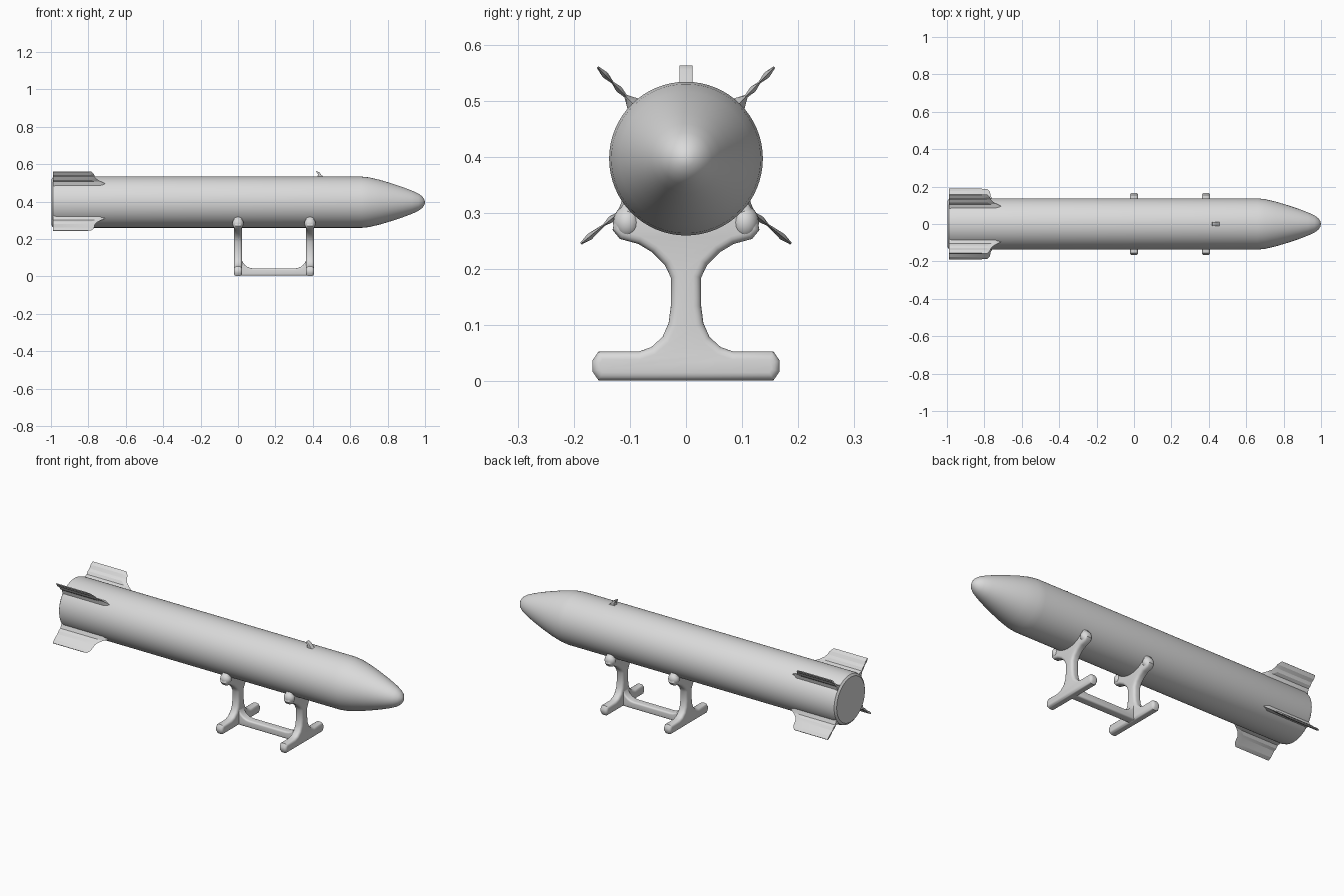
import bpy, bmesh, math
from mathutils import Vector, Matrix

if "Cube" in bpy.data.objects:
    bpy.data.objects.remove(bpy.data.objects["Cube"])

AXIS_Z = 0.397

grey = bpy.data.materials.new("light_grey")
grey.diffuse_color = (0.7, 0.7, 0.7, 1)
grey.use_nodes = True
grey.node_tree.nodes["Principled BSDF"].inputs["Base Color"].default_value = grey.diffuse_color


def finish(name, bm, bevel=0.0, angle=35):
    """Turn a bmesh into a shaded object, with rounded rims if asked."""
    bmesh.ops.recalc_face_normals(bm, faces=bm.faces)
    me = bpy.data.meshes.new(name)
    bm.to_mesh(me)
    bm.free()
    me.materials.append(grey)
    ob = bpy.data.objects.new(name, me)
    bpy.context.collection.objects.link(ob)
    bpy.ops.object.select_all(action='DESELECT')
    ob.select_set(True)
    bpy.context.view_layer.objects.active = ob
    if bevel:
        m = ob.modifiers.new("rounding", 'BEVEL')
        m.width, m.segments = bevel, 4
        m.limit_method, m.angle_limit = 'ANGLE', math.radians(60)
        bpy.ops.object.modifier_apply(modifier=m.name)
    bpy.ops.object.shade_smooth_by_angle(angle=math.radians(angle))
    return ob


def extrude(name, points, direction, bevel=0.0):
    """Extrude a closed outline along a vector, centred on the outline."""
    d = Vector(direction)
    bm = bmesh.new()
    face = bm.faces.new([bm.verts.new(Vector(p) - d / 2) for p in points])
    out = bmesh.ops.extrude_face_region(bm, geom=[face])
    bmesh.ops.translate(bm, vec=d, verts=[v for v in out['geom']
                                          if isinstance(v, bmesh.types.BMVert)])
    return finish(name, bm, bevel)


# Body: lathed tube with flat tail and rounded nose
profile = [(-0.998, 0), (-0.998, 0.122), (-0.99, 0.133), (-0.975, 0.137), (0.66, 0.137),
           (0.70, 0.133), (0.76, 0.119), (0.82, 0.101), (0.88, 0.081), (0.93, 0.062),
           (0.965, 0.046), (0.985, 0.031), (0.996, 0.015), (1.0, 0)]
bm = bmesh.new()
verts = [bm.verts.new((x, 0, AXIS_Z + r)) for x, r in profile]
edges = [bm.edges.new(pair) for pair in zip(verts, verts[1:])]
bmesh.ops.spin(bm, geom=verts + edges, cent=(0, 0, AXIS_Z), axis=(1, 0, 0),
               angle=math.tau, steps=64)
bmesh.ops.remove_doubles(bm, verts=bm.verts, dist=0.0005)
finish("body", bm)


# Tail fins: thin ridged sections, swept at the leading edge
def fin(name, angle, tip):
    # radius, half thickness, leading edge x
    rows = [(0.125, 0.020, -0.70), (0.142, 0.010, -0.715), (0.155, 0.003, -0.735),
            (0.172, 0.006, -0.755), (0.188, 0.002, -0.765),
            (tip - 0.02, 0.006, -0.77), (tip, 0.002, -0.785)]
    bm = bmesh.new()
    rings = []
    for r, t, lead in rows:
        ring = [(-0.99, -t), (-0.99, t), (lead - 0.03, t), (lead, 0), (lead - 0.03, -t)]
        rings.append([bm.verts.new((x, r, y)) for x, y in ring])
    for a, b in zip(rings, rings[1:]):
        for i in range(5):
            j = (i + 1) % 5
            bm.faces.new((a[i], a[j], b[j], b[i]))
    bm.faces.new(rings[0])
    bm.faces.new(rings[-1])
    bm.transform(Matrix.Translation((0, 0, AXIS_Z)) @ Matrix.Rotation(math.radians(angle), 4, 'X'))
    finish(name, bm, angle=15)


for label, angle, tip in (("upper_right", 46, 0.227), ("upper_left", 134, 0.227),
                          ("lower_right", -39, 0.241), ("lower_left", 219, 0.241)):
    fin("fin_" + label, angle, tip)

# Stand frames: foot, post and cradle in one mirrored outline
half = [(0.156, 0.002), (0.167, 0.018), (0.167, 0.037), (0.156, 0.053), (0.085, 0.053),
        (0.062, 0.061), (0.042, 0.079), (0.031, 0.104), (0.027, 0.135), (0.027, 0.185),
        (0.038, 0.208), (0.060, 0.230), (0.085, 0.245), (0.118, 0.254), (0.131, 0.270),
        (0.126, 0.292), (0.112, 0.316), (0.09, 0.330)]
outline = half + [(-y, z) for y, z in reversed(half)]
POSTS = (("rear", 0.0), ("front", 0.385))
for label, x in POSTS:
    extrude("stand_" + label, [(x, y, z) for y, z in outline], (0.044, 0, 0), 0.014)
    # Cradle pads against the body
    for side, s in (("left", -1), ("right", 1)):
        bm = bmesh.new()
        bmesh.ops.create_uvsphere(bm, u_segments=20, v_segments=12, radius=1)
        bm.transform(Matrix.Translation((x, s * 0.105, 0.283)) @
                     Matrix.Diagonal((0.03, 0.025, 0.030, 1)))
        finish(f"cradle_pad_{label}_{side}", bm)

# Bottom rail joining the posts, with curved inner corners
inner, corner = 0.017, 0.065
left = [(inner + corner * (1 - math.cos(a)), 0.043 + corner * (1 - math.sin(a)))
        for a in (math.pi / 2 * i / 6 for i in range(7))]
left = [(0.0, 0.004), (0.0, 0.115)] + left
rail = left + [(0.385 - x, z) for x, z in reversed(left)]
extrude("bottom_rail", [(x, 0, z) for x, z in rail], (0, 0.046, 0), 0.012)

# Sight: small hooked post on top of the body
hook = [(0.425, 0.525), (0.470, 0.525), (0.447, 0.541), (0.437, 0.555),
        (0.421, 0.564), (0.417, 0.560), (0.427, 0.548)]
extrude("sight", [(x, 0, z) for x, z in hook], (0, 0.024, 0), 0.002)
